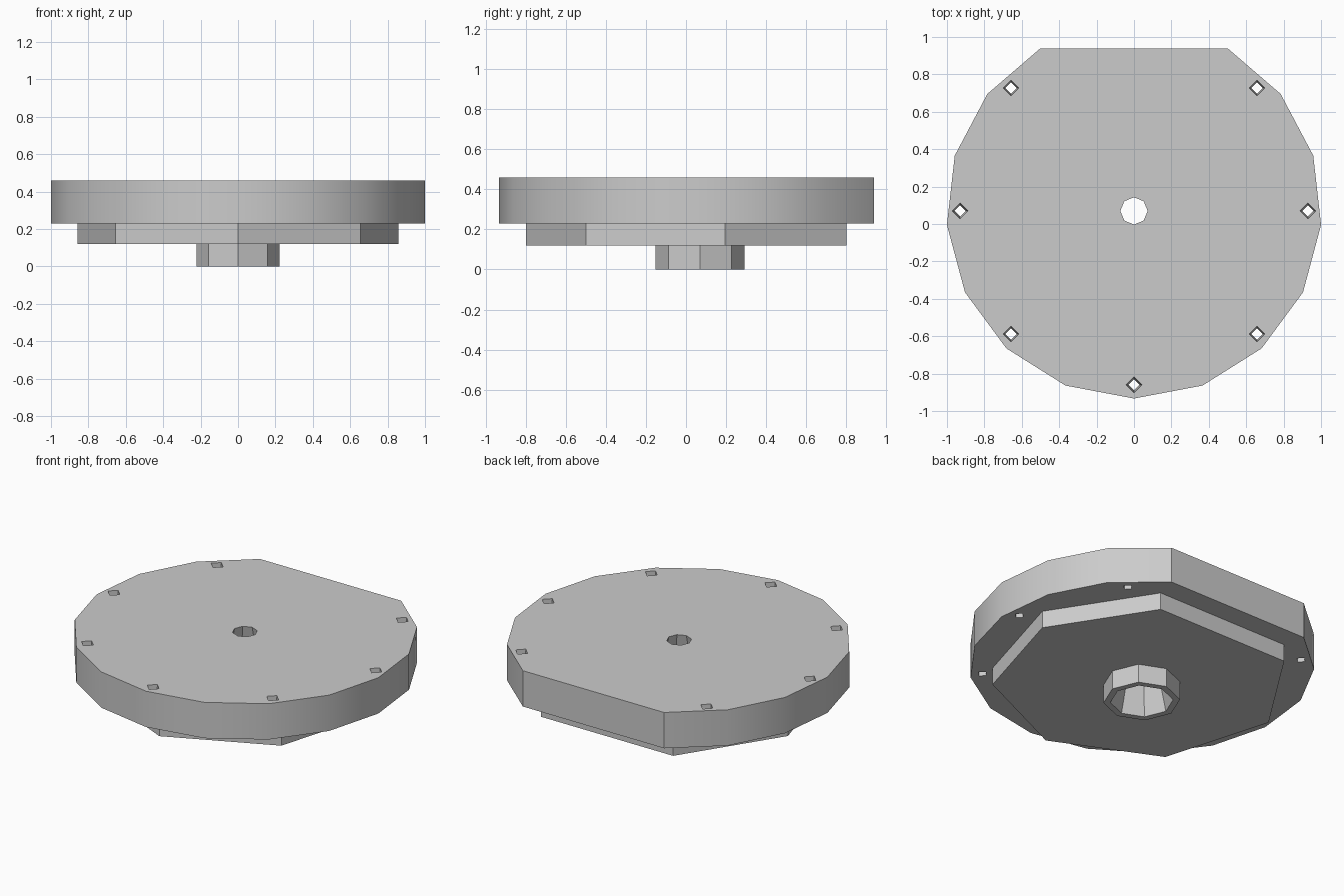
import bpy
import bmesh
from math import sin, cos, pi, radians

if "Cube" in bpy.data.objects:
    bpy.data.objects.remove(bpy.data.objects["Cube"])

CY = 0.07          # shared axis of all parts, in y
TOP = 0.46

grey = bpy.data.materials.new("light grey")
grey.use_nodes = True
grey.diffuse_color = (0.6, 0.6, 0.6, 1)
grey.node_tree.nodes["Principled BSDF"].inputs["Base Color"].default_value = (0.6, 0.6, 0.6, 1)


def loft(name, lower, upper, z0, z1):
    """Closed solid between two matching outlines."""
    bm = bmesh.new()
    a = [bm.verts.new((x, y, z0)) for x, y in lower]
    b = [bm.verts.new((x, y, z1)) for x, y in upper]
    n = len(a)
    bm.faces.new(a[::-1])
    bm.faces.new(b)
    for i in range(n):
        j = (i + 1) % n
        bm.faces.new((a[i], a[j], b[j], b[i]))
    mesh = bpy.data.meshes.new(name)
    bm.to_mesh(mesh)
    bm.free()
    mesh.materials.append(grey)
    obj = bpy.data.objects.new(name, mesh)
    bpy.context.collection.objects.link(obj)
    return obj


def d_outline(r, steps, sweep):
    """Arc about the front, closed by a straight chord at the back."""
    angles = [radians(-90 - sweep / 2 + sweep * i / steps) for i in range(steps + 1)]
    return [(r * cos(t), CY + r * sin(t)) for t in angles]


def ring(r, sides, cx=0, cy=CY):
    return [(cx + r * cos(2 * pi * i / sides), cy + r * sin(2 * pi * i / sides))
            for i in range(sides)]


# Stacked solids
disc_shape = d_outline(1.003, 14, 300)
plate_shape = d_outline(0.868, 6, 294.6)
disc = loft("disc", disc_shape, disc_shape, 0.23, TOP)
plate = loft("lower_plate", plate_shape, plate_shape, 0.12, 0.23)
hub = loft("hub", ring(0.223, 8), ring(0.223, 8), 0, 0.12)


def taper_cutter(name, sides, r0, r1, z0, z1, cx=0, cy=CY):
    """Tapered cutter, continued a little past both ends."""
    e = 0.02
    k = (r1 - r0) / (z1 - z0) * e
    return loft(name, ring(r0 - k, sides, cx, cy), ring(r1 + k, sides, cx, cy), z0 - e, z1 + e)


# Central bore, wide at the bottom, and rim holes, wide at the top
bore = taper_cutter("bore_cutter", 8, 0.183, 0.073, 0, TOP)
rim = [taper_cutter("rim_hole_cutter", 4, 0.03, 0.042, 0.23, TOP,
                    0.93 * cos(radians(a)), CY + 0.93 * sin(radians(a)))
       for a in (0, 45, 135, 180, 225, 270, 315)]


def cut(obj, cutters):
    bpy.context.view_layer.objects.active = obj
    for c in cutters:
        mod = obj.modifiers.new("hole", 'BOOLEAN')
        mod.operation = 'DIFFERENCE'
        mod.solver = 'EXACT'
        mod.object = c
        bpy.ops.object.modifier_apply(modifier=mod.name)


cut(disc, [bore] + rim)
cut(plate, [bore])
cut(hub, [bore])
for c in [bore] + rim:
    bpy.data.objects.remove(c)

# Smooth the disc's shallow side angles, keep all other edges sharp
bpy.ops.object.select_all(action='DESELECT')
disc.select_set(True)
bpy.context.view_layer.objects.active = disc
bpy.ops.object.shade_smooth_by_angle(angle=radians(25))
